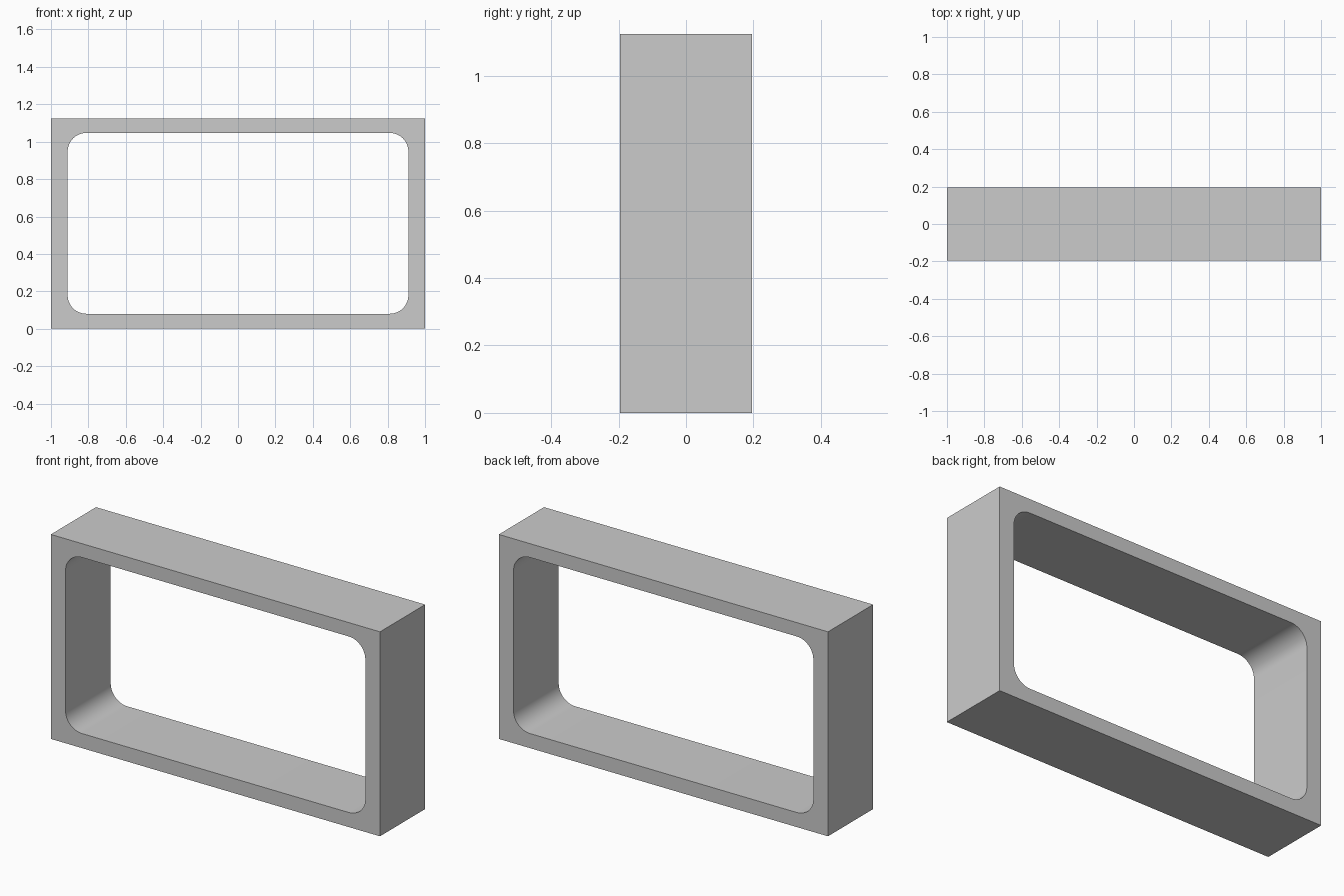
import bpy, bmesh
from math import cos, sin, pi, radians

if "Cube" in bpy.data.objects:
    bpy.data.objects.remove(bpy.data.objects["Cube"])

W, H, D = 1.0, 1.123, 0.196          # half width, height, half depth
IX, Z0, Z1, R = 0.911, 0.08, 1.047, 0.1   # opening and its corner radius
SEG = 12

bm = bmesh.new()


def corner(sx, sz, start, y):
    """Outer corner vertex plus the arc of the opening beside it."""
    outer = bm.verts.new((sx * W, y, H if sz > 0 else 0))
    cx = sx * (IX - R)
    cz = Z1 - R if sz > 0 else Z0 + R
    arc = []
    for i in range(SEG + 1):
        a = start + i / SEG * pi / 2
        arc.append(bm.verts.new((cx + R * cos(a), y, cz + R * sin(a))))
    return outer, arc


# Front and back faces, corner by corner
rings = []
for y in (-D, D):
    ring = [corner(1, 1, 0, y), corner(-1, 1, pi / 2, y),
            corner(-1, -1, pi, y), corner(1, -1, 1.5 * pi, y)]
    for k in range(4):
        (o, arc), (o2, arc2) = ring[k], ring[(k + 1) % 4]
        for a, b in zip(arc, arc[1:]):
            bm.faces.new((o, b, a))
        bm.faces.new((o, o2, arc2[0], arc[-1]))
    rings.append(([c[0] for c in ring], [v for c in ring for v in c[1]]))

# Outer sides and inner walls
for front, back in zip(*rings):
    n = len(front)
    for i in range(n):
        j = (i + 1) % n
        bm.faces.new((front[i], front[j], back[j], back[i]))

bmesh.ops.recalc_face_normals(bm, faces=bm.faces)
mesh = bpy.data.meshes.new("rectangular_frame")
bm.to_mesh(mesh)
bm.free()
frame = bpy.data.objects.new("rectangular_frame", mesh)
bpy.context.collection.objects.link(frame)

# Smooth opening corners, sharp edges elsewhere
bpy.context.view_layer.objects.active = frame
frame.select_set(True)
bpy.ops.object.shade_smooth_by_angle(angle=radians(30))
